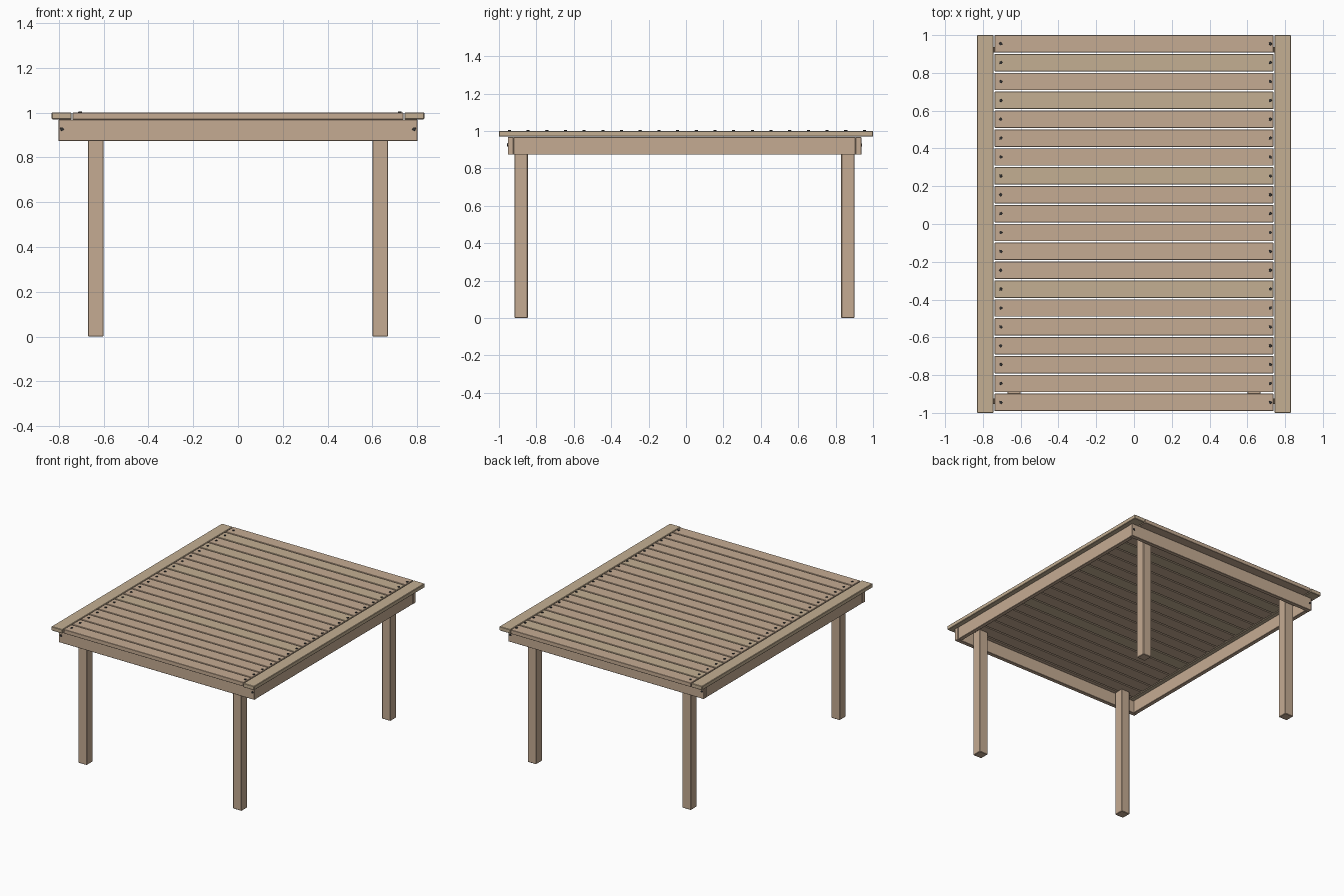
import bpy, bmesh
from mathutils import Matrix, Vector

if "Cube" in bpy.data.objects:
    bpy.data.objects.remove(bpy.data.objects["Cube"])


def material(name, rgb):
    m = bpy.data.materials.new(name)
    m.diffuse_color = (*rgb, 1)
    m.use_nodes = True
    m.node_tree.nodes["Principled BSDF"].inputs["Base Color"].default_value = m.diffuse_color
    return m


WOOD = material("wood", (0.56, 0.41, 0.29))
PALE = material("pale_wood", (0.55, 0.43, 0.29))
DARK = material("dark_metal", (0.03, 0.03, 0.03))


def make_object(name, bm, mat):
    me = bpy.data.meshes.new(name)
    bm.to_mesh(me)
    bm.free()
    me.materials.append(mat)
    ob = bpy.data.objects.new(name, me)
    bpy.context.collection.objects.link(ob)
    return ob


def board(name, lo, hi, mat=WOOD, bevel=0.002):
    """Box between two corners with slightly eased edges."""
    lo, hi = Vector(lo), Vector(hi)
    bm = bmesh.new()
    bmesh.ops.create_cube(bm, size=1, matrix=Matrix.Translation((lo + hi) / 2)
                          @ Matrix.Diagonal((*(hi - lo), 1)))
    bmesh.ops.bevel(bm, geom=bm.edges[:], offset=bevel, segments=1, affect='EDGES')
    return make_object(name, bm, mat)


def screw(name, pos, axis):
    """Low octagonal head sitting on a surface, facing along axis."""
    bm = bmesh.new()
    rot = Vector(axis).to_track_quat('Z', 'Y').to_matrix().to_4x4()
    bmesh.ops.create_cone(bm, cap_ends=True, segments=8, radius1=0.009, radius2=0.008,
                          depth=0.008, matrix=Matrix.Translation(pos) @ rot)
    return make_object(name, bm, DARK)


# Tabletop slats with a screw at each end
for i in range(20):
    y = 0.954 - 0.0999 * i
    board(f"slat_{i + 1}", (-0.738, y - 0.046, 0.97), (0.738, y + 0.046, 1.0),
          PALE if i in (1, 3, 7, 13) else WOOD)
    for x in (-0.705, 0.722):
        screw("slat_screw", (x, y, 1.0), (0, 0, 1))

CY = -0.008  # the frame sits slightly forward of centre
for sx, side in ((-1, "left"), (1, "right")):
    # End boards and side aprons
    xs = sorted((sx * 0.743, sx * 0.832))
    board(f"{side}_end_board", (xs[0], -1, 0.97), (xs[1], 1, 1.0), PALE, 0.003)
    xs = sorted((sx * 0.77, sx * 0.80))
    board(f"{side}_apron", (xs[0], CY - 0.913, 0.873), (xs[1], CY + 0.913, 0.968))
    # Legs
    xs = sorted((sx * 0.60, sx * 0.67))
    for sy, end in ((-1, "front"), (1, "back")):
        ys = sorted((CY + sy * 0.838, CY + sy * 0.908))
        board(f"{end}_{side}_leg", (xs[0], ys[0], 0), (xs[1], ys[1], 0.967), WOOD, 0.003)

# Front and back aprons with corner screws
for sy, end in ((-1, "front"), (1, "back")):
    ys = sorted((CY + sy * 0.915, CY + sy * 0.945))
    board(f"{end}_apron", (-0.802, ys[0], 0.873), (0.802, ys[1], 0.968))
    for x in (-0.786, 0.786):
        screw(f"{end}_apron_screw", (x, CY + sy * 0.945, 0.926), (0, sy, 0))
